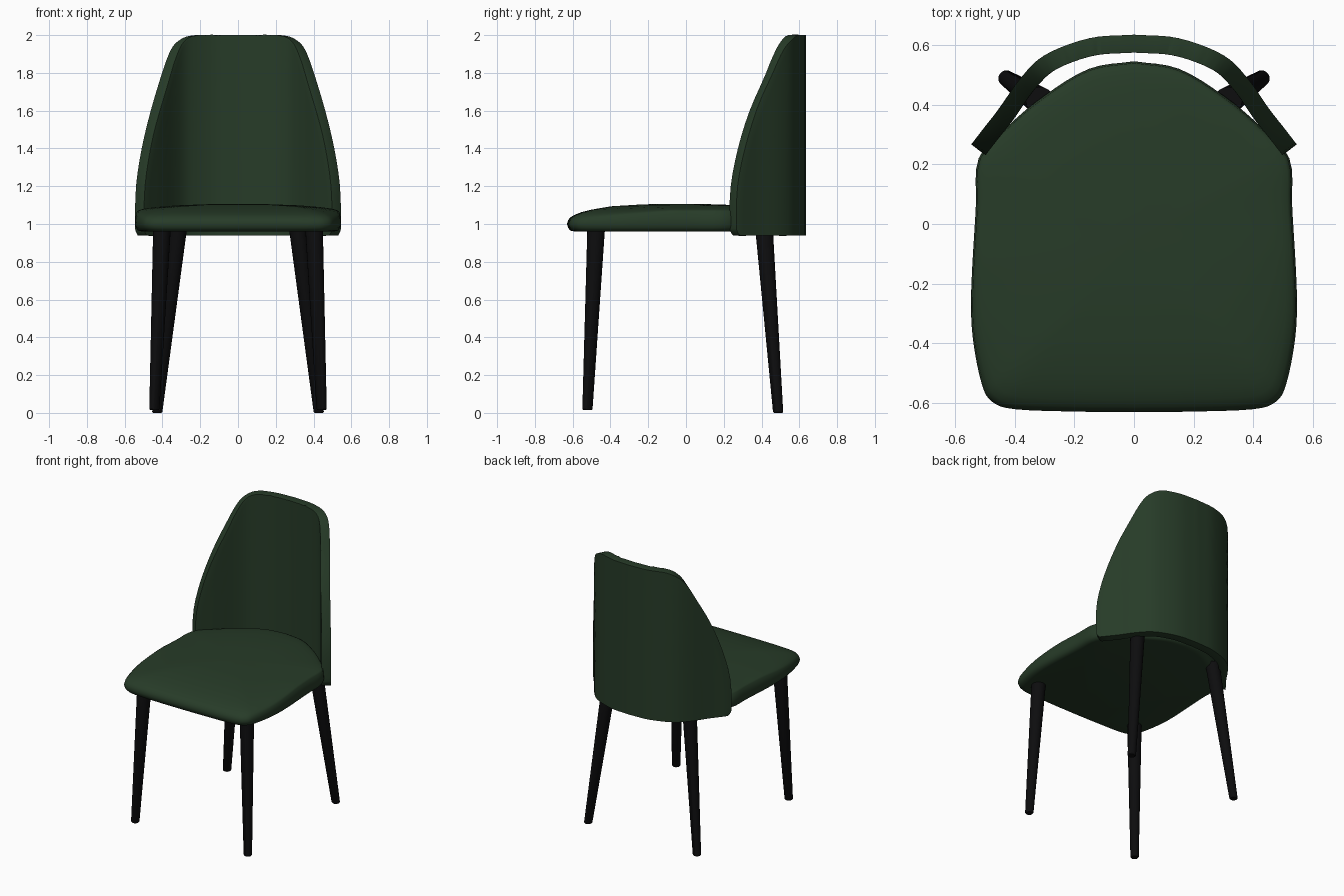
import bpy, bmesh, math
from mathutils import Vector

cube = bpy.data.objects.get("Cube")
if cube:
    bpy.data.objects.remove(cube, do_unlink=True)


def material(name, rgb):
    m = bpy.data.materials.new(name)
    m.use_nodes = True
    m.diffuse_color = (*rgb, 1)
    bsdf = m.node_tree.nodes["Principled BSDF"]
    bsdf.inputs["Base Color"].default_value = (*rgb, 1)
    bsdf.inputs["Roughness"].default_value = 0.8
    return m


GREEN = material("dark green fabric", (0.02, 0.044, 0.021))
BLACK = material("black wood", (0.004, 0.004, 0.0045))


def finish(name, bm, mat, angle=40):
    bmesh.ops.recalc_face_normals(bm, faces=bm.faces)
    mesh = bpy.data.meshes.new(name)
    bm.to_mesh(mesh)
    bm.free()
    mesh.materials.append(mat)
    ob = bpy.data.objects.new(name, mesh)
    bpy.context.collection.objects.link(ob)
    bpy.ops.object.select_all(action='DESELECT')
    ob.select_set(True)
    bpy.context.view_layer.objects.active = ob
    bpy.ops.object.shade_smooth_by_angle(angle=math.radians(angle))
    return ob


def spline(pts, n):
    """Smooth path through the points, n steps per span."""
    p = [Vector(q) for q in pts]
    p = [2 * p[0] - p[1]] + p + [2 * p[-1] - p[-2]]
    out = []
    for a, b, c, d in zip(p, p[1:], p[2:], p[3:]):
        for i in range(n):
            t = i / n
            out.append(0.5 * (2 * b + (c - a) * t + (2 * a - 5 * b + 4 * c - d) * t * t
                              + (3 * b - a - 3 * c + d) * t ** 3))
    return out + [p[-2]]


def lookup(path, x):
    """Read y at x along a path that runs in x."""
    for a, b in zip(path, path[1:]):
        if x <= b[0]:
            return a[1] + (b[1] - a[1]) * (x - a[0]) / (b[0] - a[0])
    return path[-1][1]


def bridge(bm, rings, closed):
    for r, s in zip(rings, rings[1:]):
        for i in range(len(r) if closed else len(r) - 1):
            j = (i + 1) % len(r)
            bm.faces.new((r[i], r[j], s[j], s[i]))


# Seat cushion: one half outline mirrored, stacked as rounded rings
half = spline([(0, -.63), (.2, -.628), (.4, -.62), (.475, -.595), (.51, -.535), (.54, -.38),
               (.545, -.22), (.53, .05), (.52, .22), (.42, .33), (.3, .43), (.15, .52), (0, .545)], 4)
outline = half + [Vector((-p.x, p.y)) for p in half[-2:0:-1]]
bm = bmesh.new()
centre = Vector((0, -.05))
rings = []
for scale, z in [(.93, .96), (.97, .965), (.99, .98), (1, 1.0), (.99, 1.02), (.97, 1.035),
                 (.93, 1.048), (.87, 1.06), (.78, 1.072), (.6, 1.09), (.3, 1.103), (.05, 1.106)]:
    ring = []
    for p in outline:
        q = centre + (p - centre) * scale
        lift = min(max((q.y + .6) / .5, 0), 1) * .55 if z > 1 else 0
        ring.append(bm.verts.new((q.x, q.y, z + (1.106 - z) * lift)))
    rings.append(ring)
bridge(bm, rings, True)
bm.faces.new(rings[0])
bm.faces.new(rings[-1])
finish("seat", bm, GREEN, 60)

# Backrest: arc-shaped sheet trimmed by a tapering outline, thickened and rounded
arc = spline([(0, .634), (.15, .622), (.3, .565), (.385, .482), (.45, .388), (.5, .325), (.55, .26)], 5)
taper = spline([(.938, .53), (.96, .541), (1.0, .545), (1.2, .54), (1.4, .51), (1.6, .462), (1.8, .402),
                (1.9, .366), (1.95, .337), (1.98, .3), (1.994, .265), (2.0, .225)], 3)
bm = bmesh.new()
COLS = 36
rows = []
for z, w in taper:
    row = []
    for i in range(COLS + 1):
        x = w * (2 * i / COLS - 1)
        row.append(bm.verts.new((x, lookup(arc, abs(x)), z)))
    rows.append(row)
bridge(bm, rows, False)
back = finish("backrest", bm, GREEN, 60)
outward = back.data.polygons[len(back.data.polygons) // 2].normal.y > 0
solid = back.modifiers.new("thickness", 'SOLIDIFY')
solid.thickness = .06
solid.offset = -1 if outward else 1
bevel = back.modifiers.new("soft edge", 'BEVEL')
bevel.width = .02
bevel.segments = 3
bevel.limit_method = 'ANGLE'
bevel.angle_limit = math.radians(50)


# Legs: slim splayed tapers with a softened foot
def leg(name, top, foot):
    top, foot = Vector(top), Vector(foot)
    bm = bmesh.new()
    rings = []
    for t, r in [(0, .022), (.006, .027), (1, .047)]:
        c = foot.lerp(top, t)
        rings.append([bm.verts.new((c.x + r * math.cos(a), c.y + r * math.sin(a), c.z))
                      for a in (2 * math.pi * k / 20 for k in range(20))])
    bridge(bm, rings, True)
    bm.faces.new(rings[0])
    bm.faces.new(rings[-1])
    finish(name, bm, BLACK)


for side, s in (("left", 1), ("right", -1)):
    leg("front_leg_" + side, (s * .402, -.475, .99), (s * .443, -.522, .015))
    leg("rear_leg_" + side, (s * .315, .412, .99), (s * .428, .488, 0))
